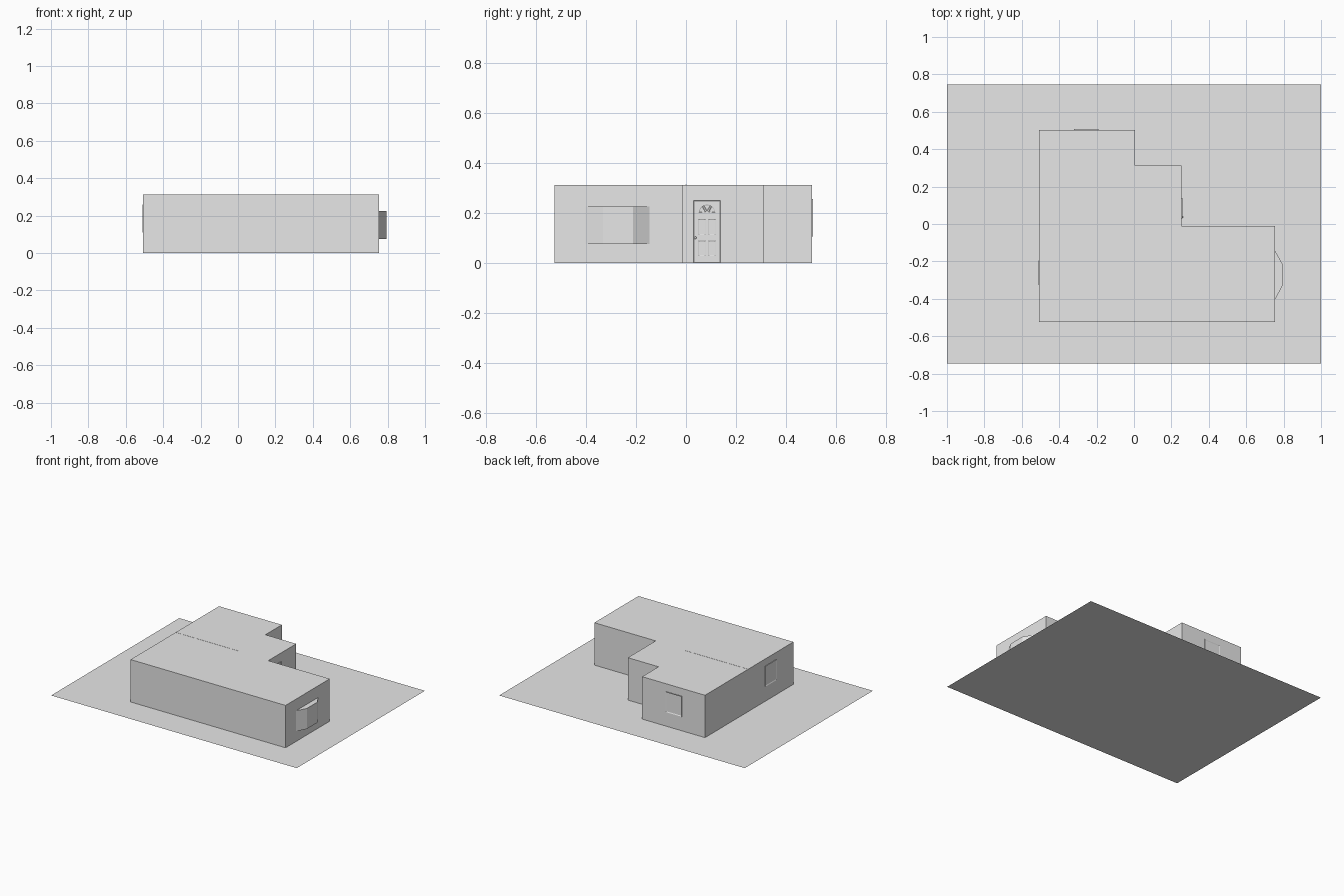
import bpy
import bmesh
import math
from mathutils import Vector

cube = bpy.data.objects.get("Cube")
if cube:
    bpy.data.objects.remove(cube)

grey = bpy.data.materials.new("plain grey")
grey.use_nodes = True
grey.diffuse_color = (0.8, 0.8, 0.8, 1)
grey.node_tree.nodes["Principled BSDF"].inputs["Base Color"].default_value = (0.8, 0.8, 0.8, 1)

UP = Vector((0, 0, 1))
EAST_WALL = Vector((0, 1, 0))     # horizontal direction along each wall
BACK_WALL = Vector((-1, 0, 0))
WEST_WALL = Vector((0, -1, 0))


def finish(name, bm):
    mesh = bpy.data.meshes.new(name)
    bm.normal_update()
    bm.to_mesh(mesh)
    bm.free()
    mesh.materials.append(grey)
    obj = bpy.data.objects.new(name, mesh)
    bpy.context.collection.objects.link(obj)
    return obj


def solid(name, points, push):
    """Extrude a flat polygon along a vector into a closed solid."""
    bm = bmesh.new()
    face = bm.faces.new([bm.verts.new(p) for p in points])
    out = bmesh.ops.extrude_face_region(bm, geom=[face], use_keep_orig=True)
    moved = [g for g in out["geom"] if isinstance(g, bmesh.types.BMVert)]
    bmesh.ops.translate(bm, verts=moved, vec=push)
    bmesh.ops.recalc_face_normals(bm, faces=bm.faces)
    return finish(name, bm)


def prism(name, outline, low, high):
    return solid(name, [(x, y, low) for x, y in outline], UP * (high - low))


def rimmed_plate(name, origin, along, shape, rim, out=0.004, sunk=0.003):
    """Plate on a wall, with a raised rim around a sunken middle."""
    bm = bmesh.new()
    normal = along.cross(UP)
    origin = Vector(origin)
    back = [bm.verts.new(origin + along * u + UP * v) for u, v in shape]
    front = [bm.verts.new(p.co + normal * out) for p in back]
    for i in range(len(shape)):
        j = (i + 1) % len(shape)
        bm.faces.new((back[i], back[j], front[j], front[i]))
    face = bm.faces.new(front)
    bm.normal_update()
    bmesh.ops.inset_region(bm, faces=[face], thickness=rim, depth=-sunk)
    return finish(name, bm)


def rectangle(width, height):
    w = width / 2
    return [(-w, 0), (w, 0), (w, height), (-w, height)]


# Ground sheet
bm = bmesh.new()
bm.faces.new([bm.verts.new((x, y, 0)) for x, y in
              ((-1, -0.745), (1, -0.745), (1, 0.745), (-1, 0.745))])
finish("ground_sheet", bm)

# Stepped flat-roofed building
prism("building", [(-0.507, -0.525), (0.755, -0.525), (0.755, -0.012), (0.255, -0.012),
                   (0.255, 0.312), (0.005, 0.312), (0.005, 0.503), (-0.507, 0.503)], 0, 0.312)

# Inner wall whose top edge just reaches through the roof
prism("partition_wall", [(-0.505, -0.002), (0.003, -0.002),
                         (0.003, 0.002), (-0.505, 0.002)], 0.01, 0.313)

# Bay window
prism("bay_window", [(0.75, -0.402), (0.755, -0.402), (0.793, -0.332), (0.793, -0.212),
                     (0.755, -0.145), (0.75, -0.145)], 0.075, 0.226)

# Flat windows with a sash rail
for name, spot, along in (("back_window", (-0.255, 0.503, 0.105), BACK_WALL),
                          ("side_window", (-0.507, -0.26, 0.11), WEST_WALL)):
    rimmed_plate(name, spot, along, rectangle(0.13, 0.15), 0.008)

# Front door with four panels
DOOR_X, DOOR_Y = 0.255, 0.084
rimmed_plate("door_frame", (DOOR_X, DOOR_Y, 0), EAST_WALL, rectangle(0.108, 0.25), 0.003, 0.003, 0.002)
for column, side in (("left", -1), ("right", 1)):
    for row, z in (("lower", 0.027), ("upper", 0.113)):
        rimmed_plate("door_panel_" + row + "_" + column, (DOOR_X + 0.001, DOOR_Y + 0.02 * side, z),
                     EAST_WALL, rectangle(0.028, 0.062), 0.004, 0.002, 0.0015)

# Fanlight in three wedges
for k in range(3):
    start = math.pi * k / 3 + 0.06
    sweep = math.pi / 3 - 0.12
    wedge = [(0.006 * math.cos(start + sweep / 2), 0.006 * math.sin(start + sweep / 2))]
    wedge += [(0.033 * math.cos(start + sweep * i / 4), 0.033 * math.sin(start + sweep * i / 4))
              for i in range(5)]
    rimmed_plate("fanlight_%d" % (k + 1), (DOOR_X + 0.001, DOOR_Y, 0.2),
                 EAST_WALL, wedge, 0.003, 0.002, 0.0015)

# Door knob
bm = bmesh.new()
bmesh.ops.create_uvsphere(bm, u_segments=12, v_segments=8, radius=0.005)
bmesh.ops.translate(bm, verts=bm.verts, vec=(DOOR_X + 0.005, DOOR_Y - 0.047, 0.1))
for f in bm.faces:
    f.smooth = True
finish("door_knob", bm)
